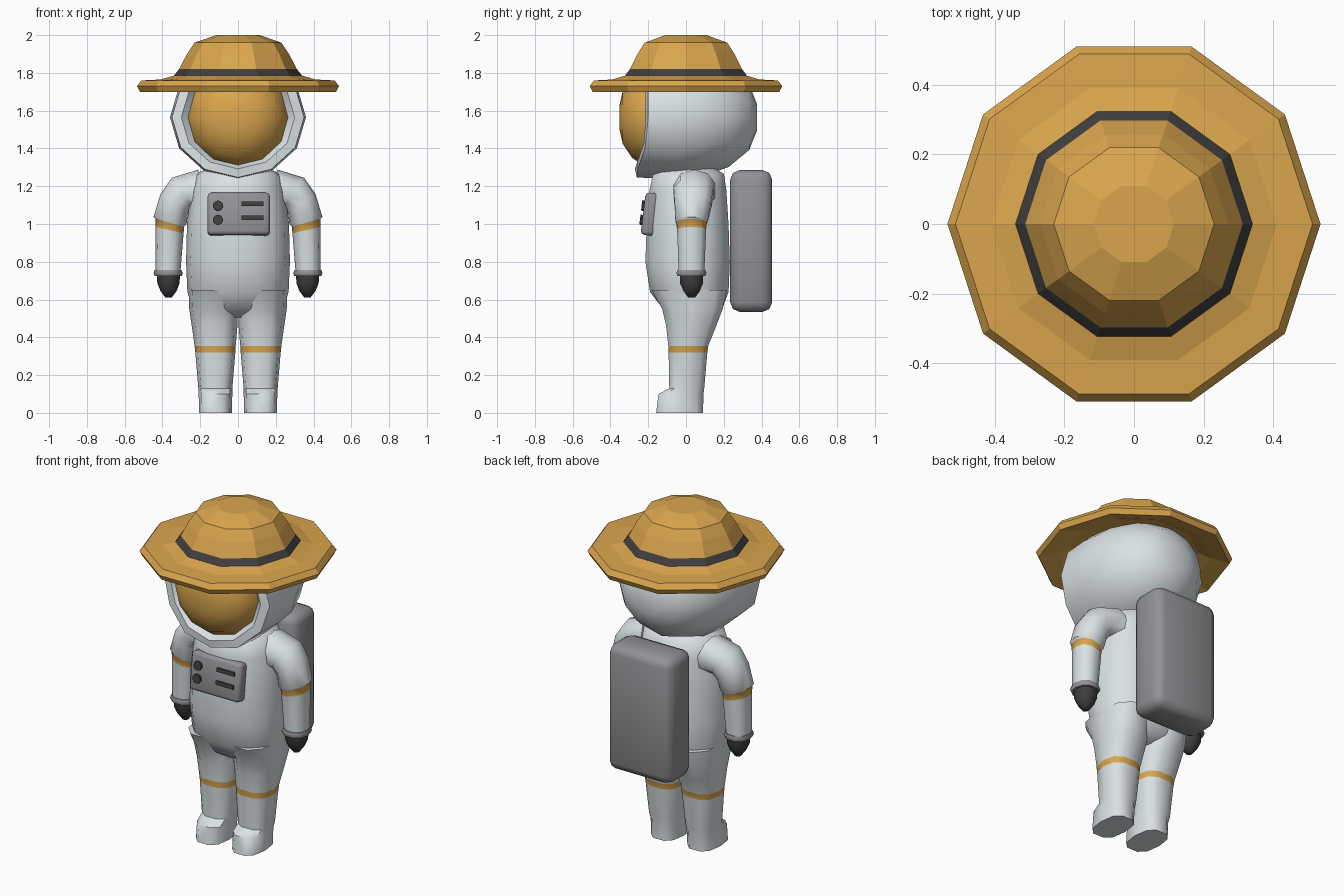
import bpy, bmesh, math
from mathutils import Matrix, Vector

if "Cube" in bpy.data.objects:
    bpy.data.objects.remove(bpy.data.objects["Cube"])


def material(name, color):
    m = bpy.data.materials.new(name)
    m.diffuse_color = (*color, 1)
    m.use_nodes = True
    m.node_tree.nodes["Principled BSDF"].inputs["Base Color"].default_value = m.diffuse_color
    return m


WHITE = material("suit white", (0.70, 0.76, 0.78))
GOLD = material("gold", (0.70, 0.38, 0.075))
GREY = material("pack grey", (0.29, 0.29, 0.31))
DARK = material("dark rubber", (0.05, 0.05, 0.052))


def finish(bm, name, mats, smooth=None, mirror=False):
    bmesh.ops.recalc_face_normals(bm, faces=bm.faces)
    me = bpy.data.meshes.new(name)
    bm.to_mesh(me)
    bm.free()
    for m in mats:
        me.materials.append(m)
    ob = bpy.data.objects.new(name, me)
    bpy.context.collection.objects.link(ob)
    if smooth:
        me.polygons.foreach_set("use_smooth", [True] * len(me.polygons))
        me.set_sharp_from_angle(angle=math.radians(smooth))
    if mirror:
        ob.modifiers.new("mirror", "MIRROR").use_axis = (True, False, False)
    return ob


def skin(name, rings, mats, accent=(), smooth=None, mirror=False):
    """Skin a list of point rings; strips listed in accent get material 1."""
    bm = bmesh.new()
    vr = [[bm.verts.new(p) for p in r] for r in rings]
    n = len(vr[0])
    for i in range(len(vr) - 1):
        for j in range(n):
            k = (j + 1) % n
            f = bm.faces.new((vr[i][j], vr[i][k], vr[i + 1][k], vr[i + 1][j]))
            f.material_index = 1 if i in accent else 0
    bm.faces.new(vr[0])
    bm.faces.new(vr[-1])
    return finish(bm, name, mats, smooth, mirror)


def oval(x0, z0, x1, z1, y0, y1, n=12, p=0.88):
    """Rounded section between an inner and outer xz point and a y range."""
    pts = []
    for j in range(n):
        a = 2 * math.pi * j / n
        c, s = [math.copysign(abs(v) ** p, v) if abs(v) > 1e-6 else 0 for v in (math.cos(a), math.sin(a))]
        u, v = (1 + c) / 2, (1 + s) / 2
        pts.append((x0 + (x1 - x0) * u, y0 + (y1 - y0) * v, z0 + (z1 - z0) * u))
    return pts


def lathe_z(profile, n):
    return [[(r * math.cos(2 * math.pi * j / n), r * math.sin(2 * math.pi * j / n), z)
             for j in range(n)] for r, z in profile]


def lathe_y(profile, n, zc, sz=1.0):
    return [[Vector((r * math.cos(2 * math.pi * j / n), y, zc + sz * r * math.sin(2 * math.pi * j / n)))
             for j in range(n)] for r, y in profile]


def box(name, size, mat, matrix, bevel=0, smooth=None):
    bm = bmesh.new()
    bmesh.ops.create_cube(bm, size=1, matrix=Matrix.Diagonal((*size, 1)))
    if bevel:
        bmesh.ops.bevel(bm, geom=bm.edges[:], offset=bevel, segments=2, profile=0.5, affect="EDGES")
    bm.transform(matrix)
    return finish(bm, name, [mat], smooth)


# Sun hat with dark band
hat = [(0.115, 2.0), (0.23, 1.96), (0.27, 1.90), (0.312, 1.82), (0.34, 1.785),
       (0.41, 1.765), (0.512, 1.76), (0.535, 1.73), (0.52, 1.70), (0.42, 1.73),
       (0.35, 1.76), (0.25, 1.78)]
skin("sun_hat", lathe_z(hat, 10), [GOLD, DARK], accent=(3,))

# Helmet shell, with the front rim pulled forward at the chin
shell = [(0.08, 0.375), (0.19, 0.335), (0.29, 0.225), (0.345, 0.08), (0.36, -0.06),
         (0.35, -0.20), (0.30, -0.215), (0.25, -0.17)]
rings = lathe_y(shell, 12, 1.565, 0.91)
for ring in rings[5:7]:
    for v in ring:
        v.y -= 0.06 * min(1, max(0, (1.45 - v.z) / 0.17))
skin("helmet", rings, [WHITE], smooth=40)

# Visor dome
visor = [(0.06, -0.353), (0.14, -0.335), (0.215, -0.285), (0.255, -0.225), (0.268, -0.17)]
skin("visor", lathe_y(visor, 12, 1.565), [GOLD], smooth=40)

# Torso: half width, z, front y, back y
torso = [(0.15, 1.30, -0.12, 0.15), (0.225, 1.265, -0.18, 0.205), (0.25, 1.18, -0.197, 0.218),
         (0.27, 1.0, -0.213, 0.23), (0.275, 0.8, -0.22, 0.237), (0.268, 0.64, -0.195, 0.23),
         (0.24, 0.55, -0.125, 0.195), (0.12, 0.505, -0.06, 0.13)]
skin("torso", [oval(-w, z, w, z, a, b, 14) for w, z, a, b in torso], [WHITE], smooth=60)

# Legs with boots: inner x, outer x, z, front y, back y
leg = [(0.01, 0.262, 0.65, -0.19, 0.225), (0.0, 0.258, 0.55, -0.132, 0.20),
       (0.003, 0.245, 0.46, -0.11, 0.165), (0.012, 0.23, 0.355, -0.098, 0.122),
       (0.014, 0.226, 0.32, -0.096, 0.117), (0.03, 0.21, 0.13, -0.092, 0.10),
       (0.03, 0.208, 0.10, -0.15, 0.097), (0.033, 0.207, 0.0, -0.163, 0.095)]
skin("legs", [oval(a, z, b, z, c, d, 10, 0.75) for a, b, z, c, d in leg],
     [WHITE, GOLD], accent=(3,), smooth=50, mirror=True)

# Arms: inner xz, outer xz, front y, back y
arm = [(0.15, 1.06, 0.21, 1.288, -0.07, 0.16), (0.24, 1.09, 0.35, 1.245, -0.07, 0.15),
       (0.265, 1.06, 0.41, 1.16, -0.065, 0.14), (0.272, 1.0, 0.447, 1.038, -0.06, 0.12),
       (0.285, 0.985, 0.437, 1.027, -0.054, 0.112), (0.288, 0.95, 0.437, 0.985, -0.05, 0.11),
       (0.305, 0.745, 0.437, 0.745, -0.042, 0.10)]
skin("arms", [oval(*r, 10) for r in arm], [WHITE, GOLD], accent=(4,), smooth=45, mirror=True)

# Glove cuffs and gloves
cuff = [(0.30, 0.757, 0.442, 0.757, -0.047, 0.105), (0.292, 0.74, 0.447, 0.74, -0.055, 0.112),
        (0.298, 0.725, 0.442, 0.725, -0.048, 0.105)]
skin("cuffs", [oval(*r, 10) for r in cuff], [GREY], smooth=50, mirror=True)
glove = [(0.306, 0.735, 0.43, 0.735, -0.036, 0.094), (0.31, 0.685, 0.427, 0.685, -0.034, 0.092),
         (0.325, 0.645, 0.41, 0.645, -0.015, 0.075), (0.35, 0.612, 0.385, 0.612, 0.01, 0.05)]
skin("gloves", [oval(*r, 10) for r in glove], [DARK], smooth=60, mirror=True)

# Backpack
box("backpack", (0.42, 0.222, 0.75), GREY, Matrix.Translation((0, 0.345, 0.91)), 0.05, 50)

# Chest panel with knobs and slots, leaning back at the top
lean = Matrix.Translation((0.004, -0.19, 1.052)) @ Matrix.Rotation(-0.12, 4, "X")
box("chest_panel", (0.33, 0.075, 0.226), GREY, lean, 0.02, 50)
for i, z in enumerate((0.04, -0.035)):
    bm = bmesh.new()
    bmesh.ops.create_cone(bm, cap_ends=True, segments=10, radius1=0.027, radius2=0.027, depth=0.02,
                          matrix=lean @ Matrix.Translation((-0.11, -0.04, z)) @ Matrix.Rotation(math.pi / 2, 4, "X"))
    finish(bm, f"knob_{i + 1}", [DARK], 40)
    box(f"slot_{i + 1}", (0.115, 0.018, 0.023), DARK, lean @ Matrix.Translation((0.073, -0.038, z + 0.01)))
